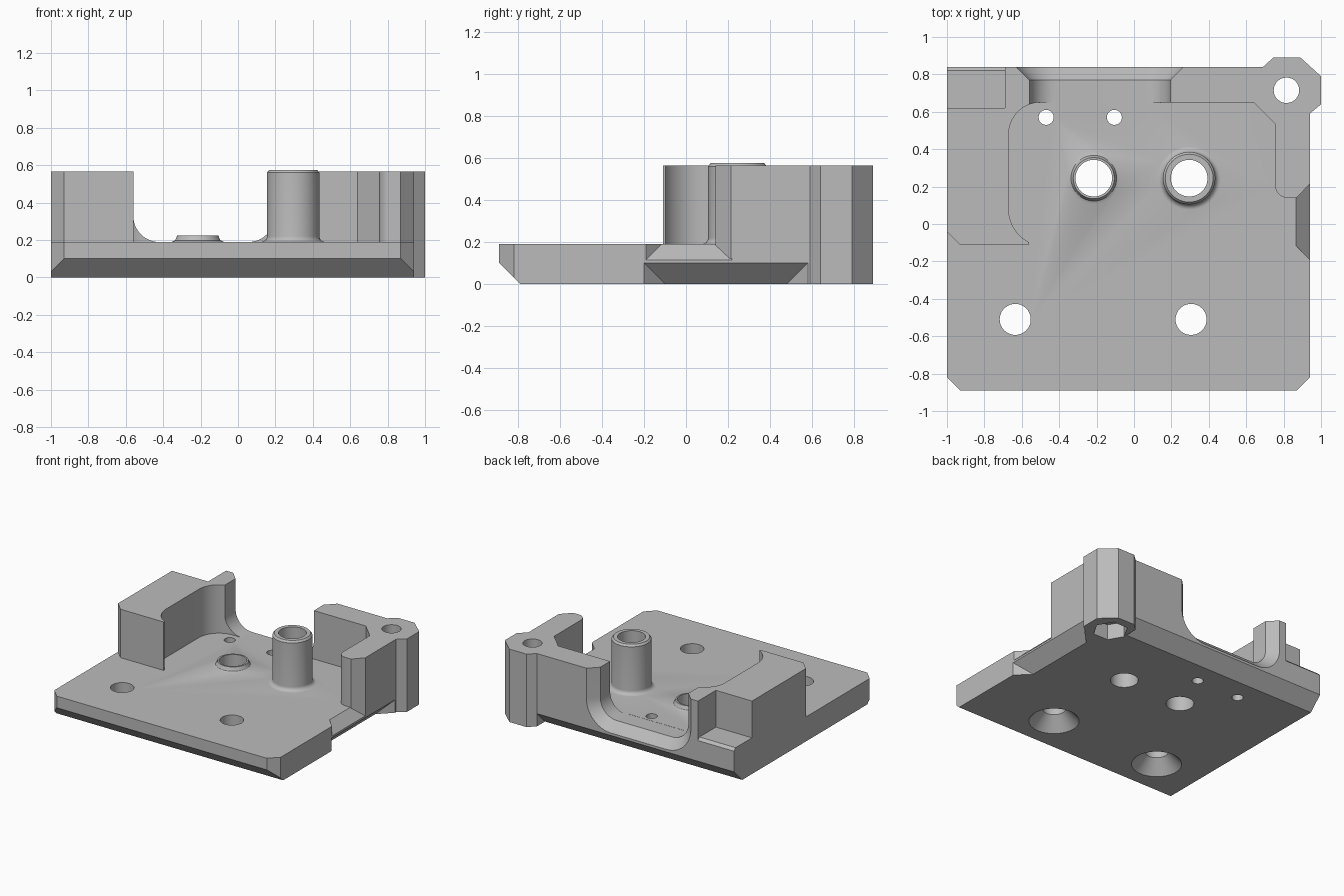
import bpy, bmesh
from math import sin, cos, radians, pi

cube = bpy.data.objects.get("Cube")
if cube:
    bpy.data.objects.remove(cube, do_unlink=True)

grey = bpy.data.materials.new("plain grey")
grey.use_nodes = True
COLOUR = (0.5, 0.5, 0.5, 1)
grey.diffuse_color = COLOUR
grey.node_tree.nodes["Principled BSDF"].inputs["Base Color"].default_value = COLOUR


def loft(name, rings):
    """Solid through matching rings of points, capped at both ends."""
    bm = bmesh.new()
    loops = [[bm.verts.new(p) for p in ring] for ring in rings]
    n = len(loops[0])
    for a, b in zip(loops, loops[1:]):
        for i in range(n):
            j = (i + 1) % n
            bm.faces.new((a[i], a[j], b[j], b[i]))
    bm.faces.new(loops[0][::-1])
    bm.faces.new(loops[-1])
    bmesh.ops.recalc_face_normals(bm, faces=bm.faces)
    mesh = bpy.data.meshes.new(name)
    bm.to_mesh(mesh)
    bm.free()
    mesh.materials.append(grey)
    obj = bpy.data.objects.new(name, mesh)
    bpy.context.collection.objects.link(obj)
    return obj


def prism(name, outline, z0, z1):
    return loft(name, [[(x, y, z) for x, y in outline] for z in (z0, z1)])


def along_x(name, profile, x0, x1):
    return loft(name, [[(x, y, z) for y, z in profile] for x in (x0, x1)])


def lathe(name, x, y, profile, n=48):
    return loft(name, [[(x + r * cos(2 * pi * i / n), y + r * sin(2 * pi * i / n), z)
                        for i in range(n)] for r, z in profile])


def arc(cx, cy, r, start, end, n=12):
    steps = [radians(start + (end - start) * i / n) for i in range(n + 1)]
    return [(cx + r * cos(a), cy + r * sin(a)) for a in steps]


def combine(target, tool, operation):
    mod = target.modifiers.new("shape", 'BOOLEAN')
    mod.operation = operation
    mod.solver = 'EXACT'
    mod.object = tool
    bpy.context.view_layer.objects.active = target
    bpy.ops.object.modifier_apply(modifier=mod.name)
    bpy.data.objects.remove(tool, do_unlink=True)


def cut(tool):
    combine(body, tool, 'DIFFERENCE')


def add(part):
    combine(body, part, 'UNION')


# Base plate with clipped front corners
body = prism("mount_body", [(-1, -.82), (-.93, -.89), (.87, -.89), (.94, -.82),
                            (.94, .84), (-1, .84)], 0, .19)

# Underside bevels along the front and back edges
cut(along_x("front_bevel", [(-.91, .12), (-.77, -.02), (-.91, -.02)], -1.1, 1.1))
cut(along_x("back_bevel", [(.86, .12), (.72, -.02), (.86, -.02)], -1.1, 1.1))


# Bevelled pockets on the side edge, with diagonal ends
def side_pocket(name, y0, y1, edge, tip, direction):
    def section(y, s):
        return [(.96, y - s * .02, edge - direction * .02),
                (.96, y - s * .02, tip),
                (.94 - abs(tip - edge), y + s * abs(tip - edge), tip)]
    return loft(name, [section(y0, 1), section(y1, -1)])


cut(side_pocket("lower_pocket", -.2, .58, .1, -.02, -1))
cut(side_pocket("upper_pocket", -.19, .22, .115, .21, 1))

# Raised wall wrapping the left block, back and right side
outline = [(-.93, -.11), (-.56, -.11)]
outline += arc(-.47, .08, .2, 243, 180)
outline += arc(-.5, .48, .17, 180, 90)
outline += [(.64, .65), (.755, .535)]
outline += arc(.82, .205, .065, 180, 270)
outline += [(.87, .14), (.94, .215), (.94, .59), (1, .64), (1, .79), (.89, .89),
            (.745, .89), (.69, .84), (-1, .84), (-1, -.04)]
add(prism("raised_wall", outline, .12, .565))

# Corner post reaching the ground
add(prism("corner_post", [(.8, .59), (.94, .59), (1, .64), (1, .79), (.89, .89),
                          (.745, .89), (.69, .84), (.69, .66)], 0, .4))


# Rounded opening through the back wall, flared outwards
def opening(y, flare):
    r, floor = .14, .189
    pts = [(-.56 - flare, .7)]
    pts += arc(-.56 + r, floor + r, r + flare, 180, 270)
    pts += arc(.195 - r, floor + r, r + flare, 270, 360)
    pts += [(.195 + flare, .7)]
    return [(x, y, z) for x, z in pts]


cut(loft("back_opening", [opening(.635, 0), opening(.77, 0), opening(.87, .1)]))

# Stepped notch in the back corner of the block
cut(along_x("corner_notch", [(.62, .28), (.82, .28), (.86, .24), (.86, .7), (.62, .7)],
            -1.1, -.69))

# Tall and short collars with flared feet
foot = [(.14 + .03 * (1 - sin(radians(a))), .19 + .03 * (1 - cos(radians(a))))
        for a in range(0, 91, 15)]
add(lathe("tall_collar", .295, .245,
          [(.17, .15)] + foot + [(.14, .56), (.128, .575)]))
add(lathe("short_collar", -.215, .245,
          [(.138, .15), (.138, .19), (.122, .198), (.115, .21), (.11, .225)]))

# Collar bores, pin holes and the post bore
for x, y, r in [(.295, .245, .098), (-.215, .245, .098),
                (-.47, .57, .04), (-.105, .57, .04), (.815, .715, .068)]:
    cut(lathe("bore", x, y, [(r, -.1), (r, .8)]))

# Screw holes, countersunk from below
for x in (-.635, .305):
    cut(lathe("screw_hole", x, -.51, [(.195, -.02), (.083, .1), (.083, .3)]))

# Hexagonal nut pocket under the post
cut(lathe("nut_pocket", .815, .715, [(.125, -.05), (.125, .12)], 6))

# Smooth the curves, keep edges crisp
bpy.ops.object.select_all(action='DESELECT')
body.select_set(True)
bpy.context.view_layer.objects.active = body
bpy.ops.object.shade_smooth_by_angle(angle=radians(30))
